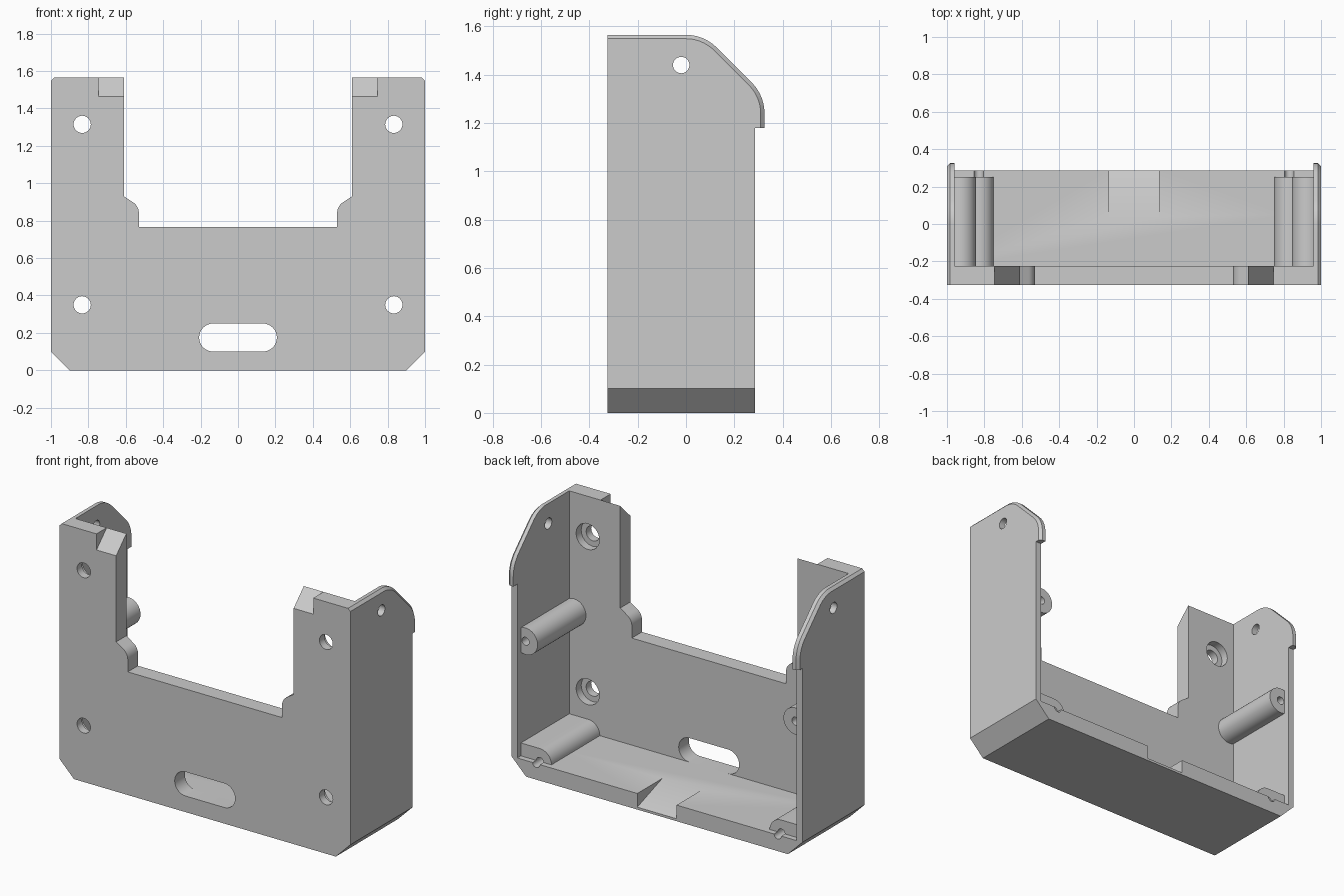
import bpy, bmesh, math

cube = bpy.data.objects.get("Cube")
if cube:
    bpy.data.objects.remove(cube, do_unlink=True)

grey = bpy.data.materials.new("light grey")
grey.use_nodes = True
COLOR = (0.6, 0.6, 0.6, 1)
grey.diffuse_color = COLOR
grey.node_tree.nodes["Principled BSDF"].inputs["Base Color"].default_value = COLOR

FRONT, INNER, BACK = -0.325, -0.225, 0.285
FLOOR, TOP, BEVEL = 0.1, 1.565, 0.016


def loft(name, rings):
    """Skin matching rings of points into a closed solid."""
    bm = bmesh.new()
    loops = [[bm.verts.new(p) for p in ring] for ring in rings]
    n = len(loops[0])
    bm.faces.new(loops[0])
    bm.faces.new(loops[-1])
    for a, b in zip(loops, loops[1:]):
        for i in range(n):
            j = (i + 1) % n
            bm.faces.new((a[i], a[j], b[j], b[i]))
    bmesh.ops.recalc_face_normals(bm, faces=bm.faces)
    mesh = bpy.data.meshes.new(name)
    bm.to_mesh(mesh)
    bm.free()
    mesh.materials.append(grey)
    obj = bpy.data.objects.new(name, mesh)
    bpy.context.collection.objects.link(obj)
    return obj


def along_y(name, pts, y0, y1):
    return loft(name, [[(x, y, z) for x, z in pts] for y in (y0, y1)])


def along_x(name, pts, x0, x1):
    return loft(name, [[(x, y, z) for y, z in pts] for x in (x0, x1)])


def arc(cx, cz, r, a0, a1, n=10):
    angles = [math.radians(a0 + (a1 - a0) * i / n) for i in range(n + 1)]
    return [(cx + r * math.cos(a), cz + r * math.sin(a)) for a in angles]


def circle(cx, cz, r, n=32):
    return arc(cx, cz, r, 0, 360, n)[:-1]


def cut(obj, *cutters):
    """Subtract the cutters, then discard them."""
    bpy.ops.object.select_all(action="DESELECT")
    bpy.context.view_layer.objects.active = obj
    obj.select_set(True)
    for cutter in cutters:
        cutter.hide_render = True
        mod = obj.modifiers.new("cut", "BOOLEAN")
        mod.operation, mod.solver, mod.object = "DIFFERENCE", "EXACT", cutter
        bpy.ops.object.modifier_apply(modifier=mod.name)
        bpy.data.objects.remove(cutter, do_unlink=True)


def pilot_hole(x, z):
    return along_y("hole_cutter", circle(x, z, 0.025, 20), 0.05, 0.4)


parts = []

# Front plate: U-shaped outline with rounded shoulders
half = [(0.9, 0), (1, FLOOR), (1, TOP - BEVEL), (1 - BEVEL, TOP), (0.61, TOP), (0.61, 0.93)]
half += arc(0.60, 0.84, 0.07, 120, 180) + [(0.53, 0.765)]
plate = along_y("front_plate", half + [(-x, z) for x, z in reversed(half)], FRONT, INNER)

# Cable slot, counterbored screw holes and sloped notches in the plate
slot = arc(0.133, 0.175, 0.075, -90, 90, 16) + arc(-0.133, 0.175, 0.075, 90, 270, 16)
cut(plate, along_y("slot_cutter", slot, -0.4, -0.1))
for s in (-1, 1):
    for z in (0.35, 1.315):
        cut(plate,
            along_y("screw_cutter", circle(s * 0.833, z, 0.046), -0.4, -0.1),
            along_y("counterbore_cutter", circle(s * 0.833, z, 0.08), -0.275, -0.1))
    wedge = [(-0.345, 1.445), (-0.205, 1.585), (-0.345, 1.585)]
    cut(plate, along_x("notch_cutter", wedge, s * 0.58, s * 0.745))
parts.append(plate)

# Floor with chamfered lower corners and a central exit ramp
floor = along_y("floor", [(-0.9, 0), (0.9, 0), (1, FLOOR), (-1, FLOOR)], INNER, BACK)
ramp = [(0.04, FLOOR), (BACK, 0.015), (0.35, 0.015), (0.35, 0.2), (0.04, 0.2)]
cut(floor, along_x("ramp_cutter", ramp, -0.135, 0.135))
for s in (-1, 1):
    cut(floor, pilot_hole(s * 0.83, FLOOR))
parts.append(floor)


def wall_outline(inset):
    """Side profile whose curved ear shrinks by the inset."""
    r = 0.18 - inset
    ear = arc(0.145, 1.24, r, 0, 45) + arc(0, TOP - 0.18, r, 45, 90)
    return ([(INNER, FLOOR), (BACK, FLOOR), (BACK, 1.18), (0.325 - inset, 1.18)]
            + ear + [(INNER, TOP - inset)])


for s, side in ((1, "left"), (-1, "right")):
    # Side wall with bevelled ear and pin hole
    layers = ((0.96, 0), (1 - BEVEL, 0), (1, BEVEL))
    wall = loft(side + "_wall", [[(s * x, y, z) for y, z in wall_outline(i)] for x, i in layers])
    cut(wall, along_x("pin_cutter", circle(-0.02, 1.44, 0.034), s * 0.9, s * 1.1))

    # Upper screw post, merged into the wall
    edge = math.degrees(math.acos(0.035 / 0.083))
    outline = arc(0.928, 0.82, 0.083, edge, 360 - edge, 24)
    upper = along_y(side + "_upper_post", [(s * x, z) for x, z in outline], INNER, 0.25)
    cut(upper, pilot_hole(s * 0.928, 0.82))

    # Lower screw post, filled out to the wall
    outline = [(0.96, FLOOR), (0.96, 0.18)] + arc(0.83, FLOOR, 0.08, 90, 180, 12)
    lower = along_y(side + "_lower_post", [(s * x, z) for x, z in outline], INNER, 0.25)
    cut(lower, pilot_hole(s * 0.83, FLOOR))
    parts += [wall, upper, lower]

# Smooth the curves, keep the edges crisp
bpy.ops.object.select_all(action="DESELECT")
for obj in parts:
    obj.select_set(True)
bpy.context.view_layer.objects.active = plate
bpy.ops.object.shade_smooth_by_angle(angle=math.radians(30))
